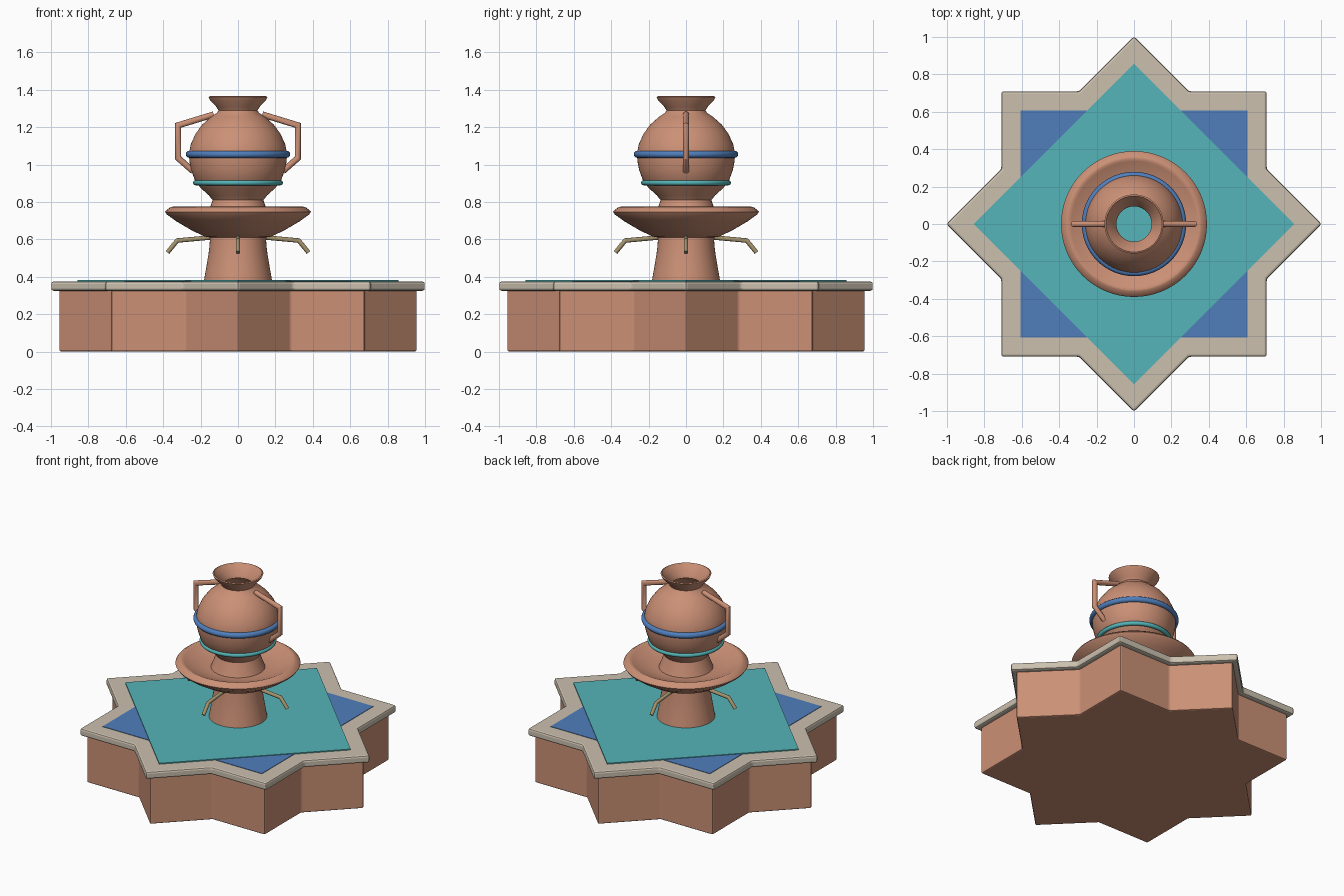
import bpy, bmesh, math
from mathutils import Vector

if "Cube" in bpy.data.objects:
    bpy.data.objects.remove(bpy.data.objects["Cube"], do_unlink=True)


def material(name, rgb):
    m = bpy.data.materials.new(name)
    m.use_nodes = True
    m.diffuse_color = (*rgb, 1)
    m.node_tree.nodes["Principled BSDF"].inputs["Base Color"].default_value = (*rgb, 1)
    return m


terracotta = material("terracotta", (0.60, 0.28, 0.18))
stone = material("pale stone", (0.60, 0.53, 0.43))
teal = material("teal", (0.09, 0.46, 0.48))
blue = material("blue", (0.08, 0.21, 0.50))
brass = material("brass", (0.38, 0.29, 0.15))


def finish(name, bm, mat, angle=None):
    bmesh.ops.recalc_face_normals(bm, faces=bm.faces)
    mesh = bpy.data.meshes.new(name)
    bm.to_mesh(mesh)
    bm.free()
    mesh.materials.append(mat)
    ob = bpy.data.objects.new(name, mesh)
    bpy.context.collection.objects.link(ob)
    if angle:
        bpy.ops.object.select_all(action="DESELECT")
        ob.select_set(True)
        bpy.context.view_layer.objects.active = ob
        bpy.ops.object.shade_smooth_by_angle(angle=math.radians(angle))
    return ob


def prism(name, radii, turn, z0, z1, mat, bevel=0):
    """Upright prism whose corners cycle evenly around the axis."""
    bm = bmesh.new()
    n = len(radii)
    ring = [bm.verts.new((r * math.cos(turn + math.tau * i / n),
                          r * math.sin(turn + math.tau * i / n), z0))
            for i, r in enumerate(radii)]
    face = bm.faces.new(ring)
    top = bmesh.ops.extrude_face_region(bm, geom=[face])["geom"]
    for v in top:
        if isinstance(v, bmesh.types.BMVert):
            v.co.z = z1
    ob = finish(name, bm, mat)
    if bevel:
        mod = ob.modifiers.new("soft edges", "BEVEL")
        mod.width = bevel
        mod.segments = 2
        mod.limit_method = "ANGLE"
    return ob


def lathe(name, profile, mat, angle=40, steps=64):
    bm = bmesh.new()
    pts = [bm.verts.new((r, 0, z)) for r, z in profile]
    edges = [bm.edges.new(pair) for pair in zip(pts, pts[1:])]
    bmesh.ops.spin(bm, geom=pts + edges, axis=(0, 0, 1), cent=(0, 0, 0),
                   angle=math.tau, steps=steps)
    bmesh.ops.remove_doubles(bm, verts=bm.verts, dist=0.0005)
    return finish(name, bm, mat, angle)


def ring(name, major, minor, z, mat):
    loop = [(major + minor * math.cos(math.tau * i / 12),
             z + minor * math.sin(math.tau * i / 12)) for i in range(13)]
    return lathe(name, loop, mat, 60)


def pipe(name, path, radius, turn, mat, sides=12):
    """Mitred round bar along a path of (distance, height), turned about z."""
    pts = [Vector((r, 0, z)) for r, z in path]
    side = Vector((0, 1, 0))
    bm = bmesh.new()
    rings = []
    for i, p in enumerate(pts):
        a = (p - pts[max(i - 1, 0)]).normalized()
        b = (pts[min(i + 1, len(pts) - 1)] - p).normalized()
        along = (a + b).normalized()
        stretch = 1 / along.dot(a if i else b)
        up = along.cross(side) * stretch
        rings.append([bm.verts.new(p + radius * (side * math.cos(t) + up * math.sin(t)))
                      for t in (math.tau * k / sides for k in range(sides))])
    for lo, hi in zip(rings, rings[1:]):
        for k in range(sides):
            j = (k + 1) % sides
            bm.faces.new((lo[k], lo[j], hi[j], hi[k]))
    bm.faces.new(rings[0])
    bm.faces.new(rings[-1])
    ob = finish(name, bm, mat, 35)
    ob.rotation_euler.z = turn


# Eight-pointed star basin with its coping
inner = 1 / (math.sqrt(2) * math.cos(math.pi / 8))
star = [1, inner] * 8
prism("basin_wall", [r * 0.957 for r in star], 0, 0, 0.335, terracotta, 0.008)
prism("basin_coping", [r * 1.003 for r in star], 0, 0.325, 0.375, stone, 0.012)

# Two crossed sheets of water
prism("water_square", [0.858] * 4, math.pi / 4, 0.373, 0.378, blue)
prism("water_diamond", [0.858] * 4, 0, 0.375, 0.382, teal)

# Pedestal and dish, open through the middle
lathe("pedestal", [(0.183, 0.375), (0.168, 0.46), (0.155, 0.54), (0.148, 0.62)], terracotta)
lathe("dish", [(0.146, 0.61), (0.18, 0.616), (0.25, 0.65), (0.33, 0.697), (0.38, 0.733),
               (0.39, 0.747), (0.385, 0.755), (0.36, 0.773), (0.35, 0.775), (0.335, 0.768),
               (0.26, 0.735), (0.2, 0.723), (0.15, 0.72)], terracotta)

# Jar with a waisted foot, round belly and flared mouth
lathe("jar", [(0.17, 0.72), (0.148, 0.775), (0.136, 0.81), (0.155, 0.835), (0.2, 0.875),
              (0.23, 0.915), (0.25, 0.97), (0.26, 1.02), (0.262, 1.06), (0.252, 1.11),
              (0.227, 1.165), (0.19, 1.215), (0.145, 1.255), (0.112, 1.277), (0.104, 1.29),
              (0.115, 1.308), (0.15, 1.345), (0.158, 1.362), (0.15, 1.366), (0.138, 1.35),
              (0.1, 1.305), (0.094, 1.285)], terracotta)
ring("belly_band", 0.26, 0.019, 1.055, blue)
ring("foot_band", 0.226, 0.014, 0.903, teal)

# Jar handles, left and right
for name, turn in (("left_handle", 0), ("right_handle", math.pi)):
    pipe(name, [(0.13, 1.268), (0.32, 1.21), (0.32, 1.035), (0.24, 0.965)],
         0.0165, turn, terracotta)

# Four bent spouts under the dish
for i, name in enumerate(("left", "back", "right", "front")):
    pipe(name + "_spout", [(0.13, 0.612), (0.325, 0.594), (0.377, 0.53)],
         0.012, i * math.pi / 2, brass)
